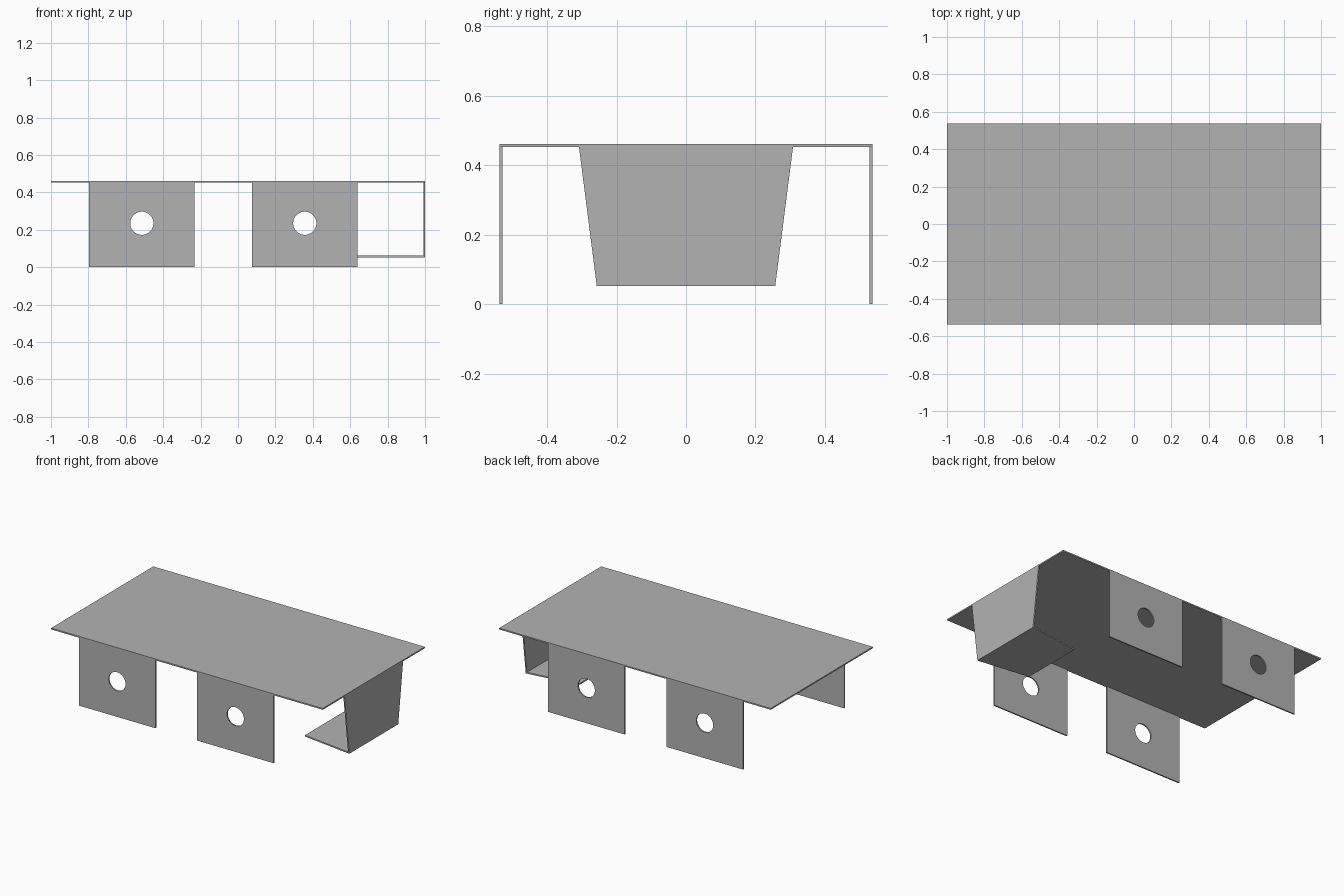
import bpy, bmesh
from math import cos, sin, tau, radians
from mathutils import Matrix, Vector

cube = bpy.data.objects.get("Cube")
if cube:
    bpy.data.objects.remove(cube, do_unlink=True)

# Overall sizes
T = 0.009               # sheet thickness
HALF_X, HALF_Y, TOP = 1.0, 0.537, 0.461
LIP_Z = 0.053           # underside of the end lip

steel = bpy.data.materials.new("grey_sheet_steel")
steel.use_nodes = True
GREY = (0.45, 0.45, 0.45, 1)
steel.diffuse_color = GREY
steel.node_tree.nodes["Principled BSDF"].inputs["Base Color"].default_value = GREY


def sheet(name, loops, u, v, centre):
    """Flat plate: first loop is the outline, further loops are holes; u and v span its plane."""
    curve = bpy.data.curves.new(name, "CURVE")
    curve.dimensions, curve.fill_mode, curve.extrude = "2D", "BOTH", T / 2
    for points in loops:
        spline = curve.splines.new("POLY")
        spline.points.add(len(points) - 1)
        for p, (a, b) in zip(spline.points, points):
            p.co = (a, b, 0, 1)
        spline.use_cyclic_u = True
    temp = bpy.data.objects.new(name + "_outline", curve)
    bpy.context.collection.objects.link(temp)
    graph = bpy.context.evaluated_depsgraph_get()
    mesh = bpy.data.meshes.new_from_object(temp.evaluated_get(graph))
    bpy.data.objects.remove(temp, do_unlink=True)

    # Stand the plate up in its plane and weld the rims
    u, v = Vector(u), Vector(v)
    turn = Matrix((u, v, u.cross(v))).transposed().to_4x4()
    bm = bmesh.new()
    bm.from_mesh(mesh)
    bmesh.ops.remove_doubles(bm, verts=bm.verts, dist=0.0001)
    bm.transform(Matrix.Translation(centre) @ turn)
    bmesh.ops.recalc_face_normals(bm, faces=bm.faces)
    bm.to_mesh(mesh)
    bm.free()
    mesh.name = name
    mesh.materials.clear()
    mesh.materials.append(steel)
    obj = bpy.data.objects.new(name, mesh)
    bpy.context.collection.objects.link(obj)
    bpy.ops.object.select_all(action="DESELECT")
    obj.select_set(True)
    bpy.context.view_layer.objects.active = obj
    bpy.ops.object.shade_smooth_by_angle(angle=radians(30))
    return obj


def taper(low, high, v0, v1):
    return [(-low, v0), (low, v0), (high, v1), (-high, v1)]


def circle(cx, cy, r, n=48):
    return [(cx + r * cos(tau * i / n), cy + r * sin(tau * i / n)) for i in range(n)]


X, Y, Z = (1, 0, 0), (0, 1, 0), (0, 0, 1)

# Top panel
sheet("top_panel", [taper(HALF_X, HALF_X, -HALF_Y, HALF_Y)], X, Y, (0, 0, TOP - T / 2))

# Four side tabs, each with a round hole
tab = taper(0.282, 0.282, 0, TOP - T)
for side, y in (("front", -1), ("back", 1)):
    for end, x in (("right", -0.514), ("left", 0.357)):
        sheet(f"{side}_{end}_tab", [tab, circle(0, 0.235, 0.062)],
              X, Z, (x, y * (HALF_Y - T / 2), 0))

# Tapered end flange and its inward lip
sheet("end_flange", [taper(0.257, 0.308, LIP_Z, TOP - T)], Y, Z, (HALF_X - T / 2, 0, 0))
sheet("end_lip", [taper(0.257, 0.21, 0, 0.36 - T)],
      Y, (-1, 0, 0), (HALF_X - T, 0, LIP_Z + T / 2))
